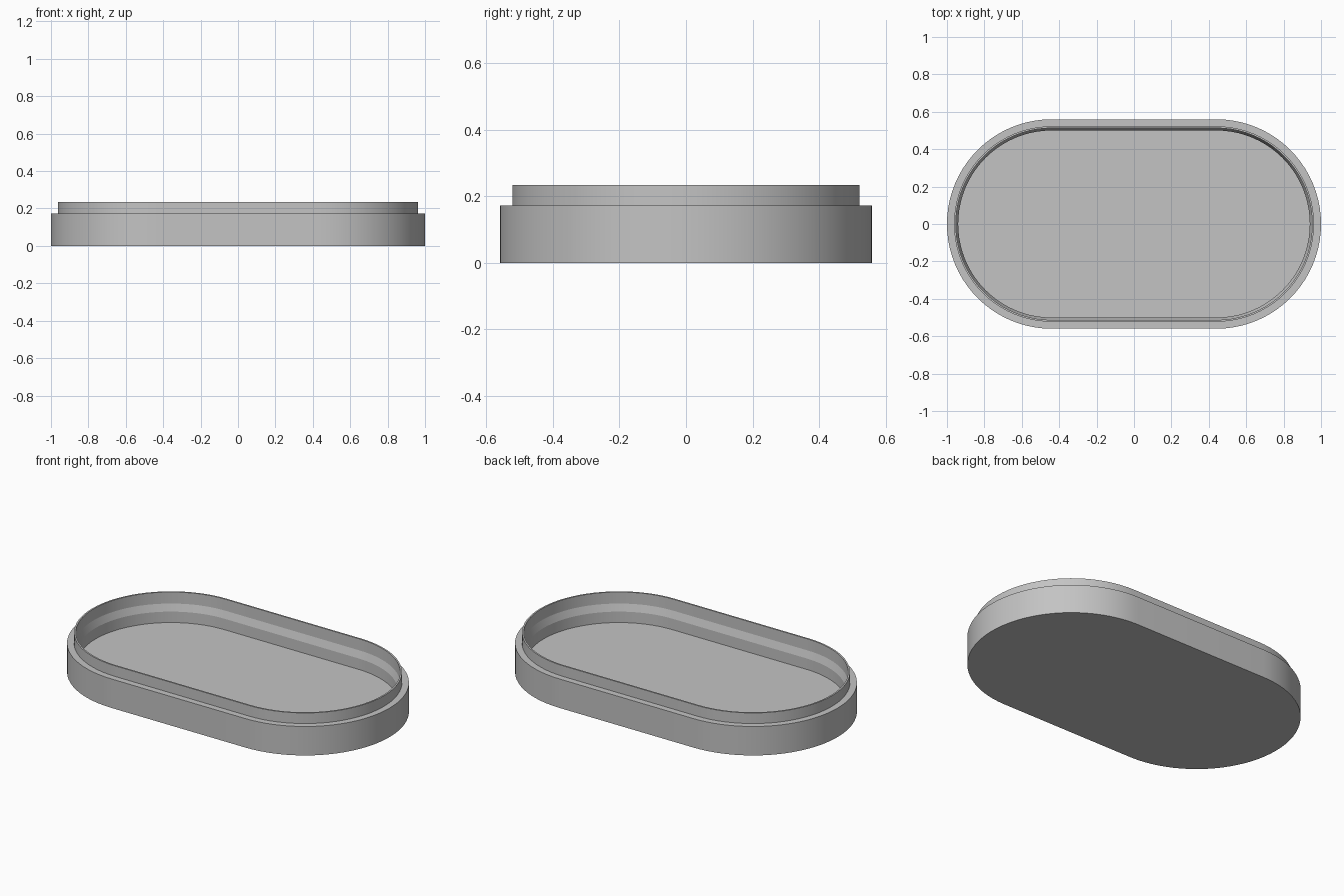
import bpy, bmesh, math

if "Cube" in bpy.data.objects:
    bpy.data.objects.remove(bpy.data.objects["Cube"])

STRAIGHT = 0.44   # half length of the straight sides
RADIUS = 0.56     # outer end radius
SEGS = 40         # segments per rounded end

# (inset from the outer wall, height), from the underside up and over to the inner floor
PROFILE = [
    (0.0, 0.0), (0.0, 0.172),          # outer wall
    (0.0375, 0.172), (0.0375, 0.235),  # ledge and raised lip
    (0.047, 0.235), (0.047, 0.167),    # rim and inside of the lip
    (0.060, 0.125), (0.060, 0.06),     # sloped inner shoulder, lower inner wall
]


def stadium(bm, inset, z):
    """Ring of vertices around a slot-shaped outline."""
    r = RADIUS - inset
    ring = []
    for cx, start in ((STRAIGHT, -math.pi / 2), (-STRAIGHT, math.pi / 2)):
        for i in range(SEGS + 1):
            a = start + math.pi * i / SEGS
            ring.append(bm.verts.new((cx + r * math.cos(a), r * math.sin(a), z)))
    return ring


bm = bmesh.new()
rings = [stadium(bm, inset, z) for inset, z in PROFILE]
n = len(rings[0])
for low, high in zip(rings, rings[1:]):
    for i in range(n):
        j = (i + 1) % n
        bm.faces.new((low[i], low[j], high[j], high[i]))

# Underside and inner floor
bm.faces.new(list(reversed(rings[0])))
bm.faces.new(rings[-1])
bmesh.ops.recalc_face_normals(bm, faces=bm.faces)

mesh = bpy.data.meshes.new("tray_shell")
bm.to_mesh(mesh)
bm.free()
tray = bpy.data.objects.new("tray_shell", mesh)
bpy.context.collection.objects.link(tray)

# Plain grey
grey = bpy.data.materials.new("light_grey")
grey.diffuse_color = (0.55, 0.55, 0.55, 1.0)
grey.use_nodes = True
grey.node_tree.nodes["Principled BSDF"].inputs["Base Color"].default_value = grey.diffuse_color
mesh.materials.append(grey)

# Smooth round ends with crisp rims
bpy.context.view_layer.objects.active = tray
tray.select_set(True)
bpy.ops.object.shade_smooth_by_angle(angle=math.radians(15))
